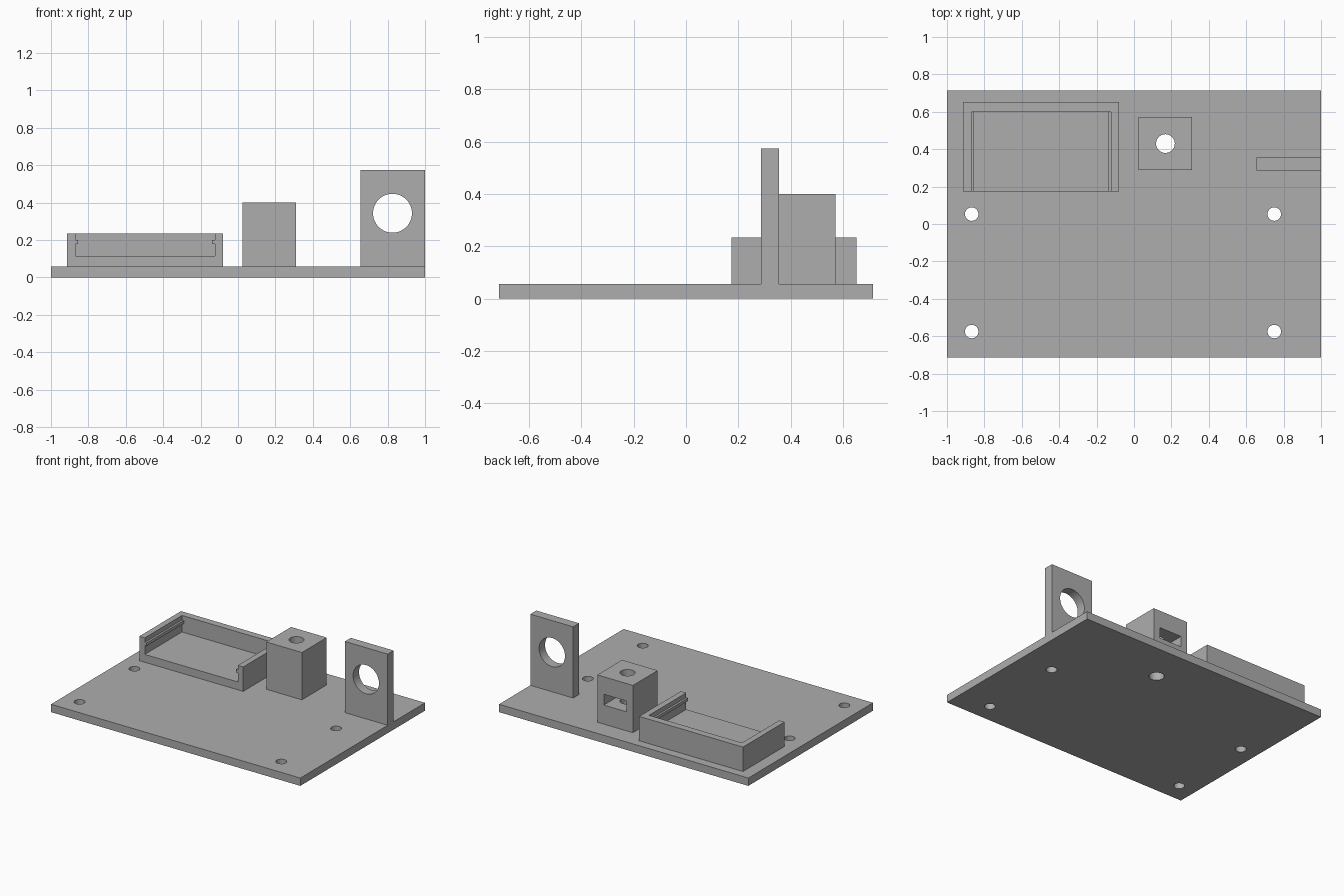
import bpy, bmesh, math
from mathutils import Matrix, Vector

if "Cube" in bpy.data.objects:
    bpy.data.objects.remove(bpy.data.objects["Cube"])

grey = bpy.data.materials.new("plain grey")
grey.diffuse_color = (0.42, 0.42, 0.42, 1)
grey.use_nodes = True
grey.node_tree.nodes["Principled BSDF"].inputs["Base Color"].default_value = grey.diffuse_color

T = 0.057  # base plate thickness


def finish(name, bm):
    bmesh.ops.recalc_face_normals(bm, faces=bm.faces)
    mesh = bpy.data.meshes.new(name)
    bm.to_mesh(mesh)
    bm.free()
    mesh.materials.append(grey)
    ob = bpy.data.objects.new(name, mesh)
    bpy.context.collection.objects.link(ob)
    return ob


def box(name, lo, hi):
    bm = bmesh.new()
    bmesh.ops.create_cube(bm, size=1)
    lo, hi = Vector(lo), Vector(hi)
    for v in bm.verts:
        v.co = Vector([(lo[i] + hi[i]) / 2 + v.co[i] * (hi[i] - lo[i]) for i in range(3)])
    return finish(name, bm)


def rod(name, centre, radius, depth, axis="Z"):
    bm = bmesh.new()
    rot = Matrix.Rotation(math.pi / 2, 4, "X") if axis == "Y" else Matrix()
    bmesh.ops.create_cone(bm, cap_ends=True, segments=48, radius1=radius, radius2=radius,
                          depth=depth, matrix=Matrix.Translation(centre) @ rot)
    return finish(name, bm)


def extrude_y(name, profile, y0, y1):
    bm = bmesh.new()
    face = bm.faces.new([bm.verts.new((x, y0, z)) for x, z in profile])
    ext = bmesh.ops.extrude_face_region(bm, geom=[face])["geom"]
    bmesh.ops.translate(bm, vec=(0, y1 - y0, 0),
                        verts=[g for g in ext if isinstance(g, bmesh.types.BMVert)])
    return finish(name, bm)


def cut(ob, cutters):
    bpy.context.view_layer.objects.active = ob
    for c in cutters:
        mod = ob.modifiers.new("cut", "BOOLEAN")
        mod.operation, mod.solver, mod.object = "DIFFERENCE", "EXACT", c
        bpy.ops.object.modifier_apply(modifier=mod.name)
        bpy.data.objects.remove(c)
    bpy.ops.object.select_all(action="DESELECT")
    ob.select_set(True)
    bpy.ops.object.shade_smooth_by_angle(angle=math.radians(30))


# Base plate with four mounting holes and the hole under the block
plate = box("base_plate", (-1, -0.714, 0), (1, 0.714, T))
holes = [rod("hole", (x, y, 0), 0.036, 0.4) for x in (-0.868, 0.75) for y in (-0.575, 0.053)]
cut(plate, holes + [rod("hole", (0.168, 0.43, 0), 0.05, 0.4)])

# Tray, open at the front, with a guide rib on each side wall
tray = box("tray", (-0.913, 0.174, T), (-0.08, 0.651, 0.234))
mid, half, rib = -0.4965, 0.373, 0.358
right = [(half, 0.114), (half, 0.179), (rib, 0.179), (rib, 0.201), (half, 0.201), (half, 0.3)]
pocket = [(mid + x, z) for x, z in right] + [(mid - x, z) for x, z in reversed(right)]
cut(tray, [extrude_y("pocket", pocket, 0.1, 0.60)])

# Block with a vertical bore and a slot from the back
block = box("block", (0.025, 0.288, T), (0.311, 0.572, 0.40))
cut(block, [rod("bore", (0.168, 0.43, 0.2), 0.05, 0.8),
            box("slot", (0.077, 0.337, 0.195), (0.259, 0.7, 0.273))])

# Upright bracket with a round opening
bracket = box("bracket", (0.656, 0.287, T), (1, 0.355, 0.573))
cut(bracket, [rod("opening", (0.826, 0.32, 0.343), 0.104, 0.4, "Y")])
